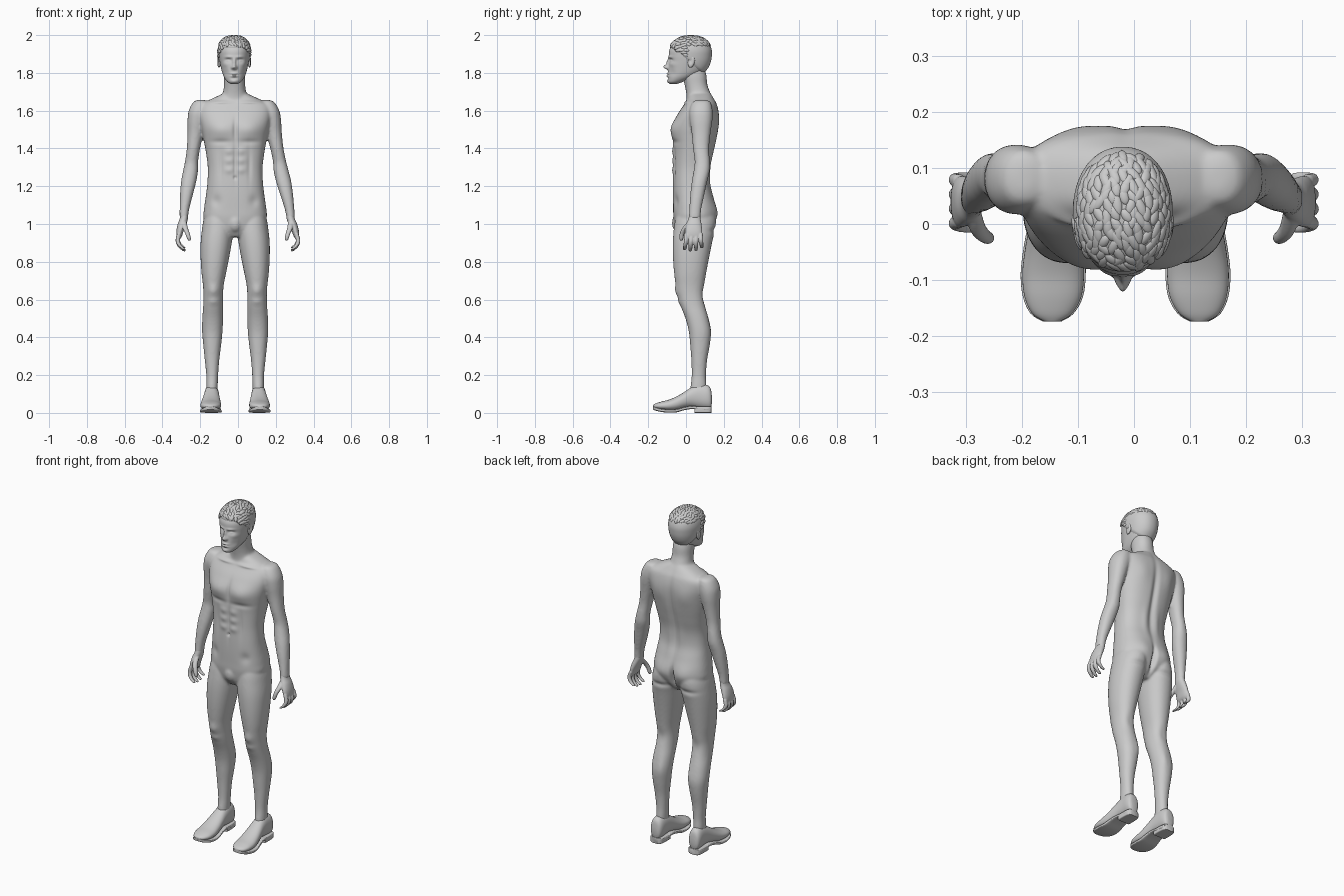
import bpy, bmesh, math, random
from mathutils import Matrix, Vector

random.seed(4)
MID, HEAD_MID = -0.015, -0.02


def spline(rows, steps):
    """Catmull-Rom interpolation of rows of numbers."""
    out, last = [], len(rows) - 1
    for i in range(last):
        quad = list(zip(rows[max(i - 1, 0)], rows[i], rows[i + 1], rows[min(i + 2, last)]))
        for k in range(steps):
            t = k / steps
            out.append([.5 * (2*b + (c - a)*t + (2*a - 5*b + 4*c - d)*t*t + (3*b - a - 3*c + d)*t**3)
                        for a, b, c, d in quad])
    return out + [rows[-1]]


def place(side=1, mid=MID, lean=0.0):
    return lambda x, y, z: (mid + side * (x + lean * (1.4 - z)), y, z)


def finish(name, bm, angle=60):
    bmesh.ops.recalc_face_normals(bm, faces=bm.faces)
    mesh = bpy.data.meshes.new(name)
    bm.to_mesh(mesh)
    bm.free()
    ob = bpy.data.objects.new(name, mesh)
    bpy.context.collection.objects.link(ob)
    smooth(ob, angle)
    return ob


def smooth(ob, angle=60):
    bpy.ops.object.select_all(action='DESELECT')
    ob.select_set(True)
    bpy.context.view_layer.objects.active = ob
    bpy.ops.object.shade_smooth_by_angle(angle=math.radians(angle))


def loft(name, rows, put, n=32, steps=4, e=2.15, along='z', angle=60):
    """Rows are (station, x0, x1, v0, v1): the extents of each rounded section."""
    bm, rings = bmesh.new(), []
    for s, x0, x1, v0, v1 in spline(rows, steps):
        ring = []
        for k in range(n):
            a = 2 * math.pi * k / n
            c, d = (math.copysign(abs(f) ** (2 / e), f) for f in (math.cos(a), math.sin(a)))
            x, v = (x0 + x1) / 2 + c * (x1 - x0) / 2, (v0 + v1) / 2 + d * (v1 - v0) / 2
            ring.append(bm.verts.new(put(x, v, s) if along == 'z' else put(x, s, v)))
        rings.append(ring)
    for p, q in zip(rings, rings[1:]):
        for k in range(n):
            bm.faces.new((p[k - 1], p[k], q[k], q[k - 1]))
    bm.faces.new(rings[0])
    bm.faces.new(rings[-1])
    return finish(name, bm, angle)


def tube(name, points, put):
    """Tapered tube through (x, y, z, radius) points."""
    return loft(name, [(z, x - r, x + r, y - r, y + r) for x, y, z, r in points], put, n=14)


def ball(name, loc, scale, tilt=0):
    bm = bmesh.new()
    m = Matrix.Translation(loc) @ Matrix.Rotation(tilt, 4, 'X') @ Matrix.Diagonal((*scale, 1))
    bmesh.ops.create_uvsphere(bm, u_segments=32, v_segments=20, radius=1, matrix=m)
    return finish(name, bm)


def fuse(name, parts, voxel, rounds):
    """Join overlapping parts into one continuous skin."""
    bpy.ops.object.select_all(action='DESELECT')
    for p in parts:
        p.select_set(True)
    ob = bpy.context.view_layer.objects.active = parts[0]
    bpy.ops.object.join()
    ob.name = name
    m = ob.modifiers.new('skin', 'REMESH')
    m.mode, m.voxel_size = 'VOXEL', voxel
    m = ob.modifiers.new('soften', 'SMOOTH')
    m.factor, m.iterations = .5, rounds
    for m in ('skin', 'soften'):
        bpy.ops.object.modifier_apply(modifier=m)
    smooth(ob, 80)
    return ob


def sculpt(ob, bumps, mid=MID, axis=1):
    """Mirrored soft pushes: (x, y, z, rx, ry, rz, amount) along an axis."""
    for v in ob.data.vertices:
        move, x, y, z = 0, v.co.x - mid, v.co.y, v.co.z
        for bx, by, bz, rx, ry, rz, amt in bumps:
            if abs(z - bz) < 2.5 * rz:
                d = ((y - by) / ry) ** 2 + ((z - bz) / rz) ** 2
                move += amt * math.exp(-d - ((abs(x) - bx) / rx) ** 2)
        v.co[axis] += move * (math.copysign(1, x) if axis == 0 else 1)
    ob.data.update()


def sym(rows):
    return [(z, -w, w, a, b) for z, w, a, b in rows]


# Torso, neck and groin
torso = loft('torso', sym([
    (.93, .05, -.03, .09), (.97, .13, -.055, .13), (1.03, .166, -.066, .155), (1.08, .165, -.068, .158),
    (1.15, .155, -.07, .143), (1.22, .147, -.07, .125), (1.30, .145, -.068, .127), (1.38, .155, -.068, .146),
    (1.45, .168, -.07, .162), (1.52, .182, -.068, .172), (1.58, .192, -.045, .174), (1.63, .185, -.012, .165),
    (1.66, .13, .005, .15), (1.69, .065, .015, .132)]), place(), n=48, e=2.5)
neck = loft('neck', sym([(1.63, .10, .0, .155), (1.67, .075, .003, .14), (1.70, .061, .0, .127),
                         (1.74, .056, -.008, .113), (1.79, .055, -.02, .108), (1.85, .045, -.02, .09)]), place(1, -.018))
parts = [torso, neck, ball('groin', (MID, -.04, 1.005), (.038, .034, .05))]

# Legs and arms
LEG = [(1.10, .04, .14, -.03, .12), (1.03, .015, .166, -.055, .148), (.97, .01, .176, -.065, .152),
       (.90, .018, .183, -.07, .138), (.82, .032, .183, -.069, .122), (.74, .048, .178, -.063, .107),
       (.68, .06, .171, -.055, .097), (.63, .064, .168, -.045, .092), (.57, .064, .169, -.03, .10),
       (.50, .064, .174, -.003, .119), (.43, .067, .175, .015, .132), (.36, .074, .169, .022, .126),
       (.28, .084, .161, .028, .112), (.20, .09, .153, .03, .106), (.15, .092, .153, .025, .108), (.10, .094, .152, .02, .108)]
ARM = [(1.657, .165, .195, .06, .105), (1.645, .14, .222, .035, .13), (1.60, .135, .246, .018, .141),
       (1.55, .15, .252, .02, .14), (1.48, .168, .252, .03, .13), (1.40, .186, .256, .037, .122),
       (1.33, .196, .266, .046, .126), (1.28, .197, .276, .04, .125), (1.22, .207, .287, .03, .111),
       (1.15, .225, .292, .022, .096), (1.08, .243, .294, .018, .081), (1.03, .25, .294, .014, .077)]
SIDES = (('left', 1, .06), ('right', -1, 0))
for side, s, lean in SIDES:
    parts += [loft('leg', LEG, place(s)), loft('arm', ARM, place(s, MID, lean))]
body = fuse('body', parts, .0065, 8)

# Muscles on the front: pecs, breastbone, abs, navel, collarbones, knees
sculpt(body, [
    (.075, -.065, 1.50, .07, .06, .05, -.015), (.08, -.07, 1.435, .06, .05, .014, .006),
    (0, -.08, 1.50, .011, .06, .06, .009), (0, -.07, 1.32, .008, .05, .09, .007),
    (.032, -.07, 1.385, .022, .04, .02, -.006), (.032, -.07, 1.335, .022, .04, .018, -.006),
    (.032, -.07, 1.285, .022, .04, .018, -.006), (0, -.07, 1.245, .007, .05, .008, .01),
    (.075, -.06, 1.31, .011, .04, .08, .005), (.10, -.06, 1.12, .025, .05, .03, .008),
    (.08, .0, 1.645, .06, .03, .008, -.008), (.115, -.045, .645, .028, .04, .03, -.009),
    (.115, -.02, .59, .025, .03, .018, -.006)])
# Muscles on the back: spine, shoulder blades, buttocks, hollows of the knees
sculpt(body, [
    (0, .16, 1.38, .017, .06, .20, -.014), (.09, .17, 1.53, .05, .05, .06, .006),
    (.04, .13, 1.26, .02, .04, .08, .005), (.072, .15, 1.05, .055, .06, .06, .012),
    (0, .15, 1.02, .011, .08, .06, -.03), (.09, .14, .965, .06, .05, .014, -.008),
    (.115, .095, .62, .025, .03, .04, -.005), (.09, .13, .45, .02, .04, .06, .005)])

# Hands with curled fingers, and shoes
PALM = [(1.07, .25, .288, .022, .074), (1.03, .25, .293, .013, .077), (1.0, .258, .304, .002, .082),
        (.965, .272, .311, -.006, .086), (.935, .282, .311, -.004, .084), (.922, .29, .304, .004, .076)]
SHOE = [(.137, .11, .142, .05, .09), (.13, .096, .156, .025, .13), (.11, .088, .163, .022, .148),
        (.07, .086, .163, .026, .152), (.03, .084, .166, .03, .136), (-.01, .08, .173, .024, .11),
        (-.05, .076, .18, .013, .087), (-.09, .074, .184, .011, .07), (-.13, .079, .18, .015, .06),
        (-.16, .096, .166, .022, .05), (-.174, .118, .144, .028, .042)]
SOLE = [(y, a - .003, b + .003, lo - .01, lo + .007) for y, a, b, lo, hi in SHOE[1:]]
HEEL = [(.136, .105, .147, 0, .035), (.125, .09, .162, 0, .035), (.09, .085, .166, 0, .035), (.045, .085, .166, 0, .035)]
for side, s, lean in SIDES:
    put = place(s, MID, lean)
    hand = [loft('palm', PALM, put)]
    for k, length in enumerate((.93, 1, .97, .82)):
        y = .004 + .0245 * k
        path = [(.296, 0, .95, .0115), (.304, -.003, .91, .0115), (.294, -.008, .882, .0108),
                (.273, -.011, .861, .0095), (.266, -.012, .855, .005)]
        hand.append(tube('finger', [(px, y + py * (2 - k) / 2, .95 - (.95 - pz) * length, r)
                                    for px, py, pz, r in path], put))
    hand.append(tube('thumb', [(.272, .025, 1.015, .014), (.264, -.006, .978, .0145), (.252, -.021, .948, .0125),
                               (.244, -.025, .922, .0105), (.242, -.025, .911, .005)], put))
    fuse(side + '_hand', hand, .0035, 3)
    loft(side + '_shoe', SHOE, place(s), n=40, e=2.2, along='y')
    loft(side + '_sole', SOLE, place(s), n=40, e=5, along='y', angle=40)
    loft(side + '_heel', HEEL, place(s), n=40, e=8, along='y', angle=40)

# Head with a sculpted face
SKULL = sym([(1.742, .02, -.085, -.045), (1.753, .037, -.094, -.015), (1.775, .053, -.096, .04),
             (1.80, .063, -.095, .085), (1.83, .071, -.093, .112), (1.86, .077, -.091, .125),
             (1.89, .081, -.091, .13), (1.92, .082, -.088, .13), (1.95, .075, -.072, .119),
             (1.973, .058, -.046, .097), (1.986, .036, -.016, .068), (1.99, .012, .012, .04)])
head = loft('head', SKULL, place(1, HEAD_MID), n=160, steps=8)
sculpt(head, [
    (0, -.095, 1.831, .011, .04, .012, -.025), (0, -.095, 1.855, .008, .04, .02, -.012),
    (.011, -.1, 1.827, .006, .03, .007, -.008), (.031, -.085, 1.867, .017, .04, .010, .012),
    (.031, -.08, 1.864, .011, .03, .006, -.007), (.03, -.09, 1.884, .022, .03, .007, -.005),
    (0, -.095, 1.796, .018, .03, .005, -.008), (0, -.095, 1.783, .016, .03, .005, -.008),
    (0, -.1, 1.7895, .02, .03, .002, .004), (0, -.09, 1.771, .017, .03, .006, .003),
    (0, -.09, 1.755, .018, .03, .011, -.005), (.045, -.07, 1.80, .015, .03, .02, .004),
    (.05, -.065, 1.845, .018, .03, .013, -.004)], HEAD_MID)

# Ears, dished on the outside
for side, s, lean in SIDES:
    ear = ball(side + '_ear', (HEAD_MID + s * .081, .028, 1.86), (.010, .018, .032), -.2)
    sculpt(ear, [(.091, .024, 1.865, .02, .009, .018, -.008)], HEAD_MID, 0)


# Hair: a close cap above a slanted hairline, then overlapping locks on top
def hairline(y):
    return 1.925 - .9 * min(max(y + .06, 0), .16)


hair = loft('hair', SKULL, place(1, HEAD_MID), n=72, steps=5)
bm = bmesh.new()
bm.from_mesh(hair.data)
bm.normal_update()
seeds = []
for v in bm.verts:
    t = min(max((v.co.z - hairline(v.co.y)) / .016, 0), 1)
    v.co += v.normal * (.0095 * t * t * (3 - 2 * t) - .003)
    if v.co.z > 1.95 or (v.co.y < 0 and t >= 1):
        seeds.append((v.co.copy(), v.normal.copy()))
bmesh.ops.delete(bm, geom=[v for v in bm.verts if v.co.z < hairline(v.co.y) - .01], context='VERTS')
bm.to_mesh(hair.data)
bm.free()
bm, used = bmesh.new(), []
random.shuffle(seeds)
for co, n in seeds:
    if all((co - u).length > .013 for u in used):
        used.append(co)
        flow = Vector((random.uniform(-.8, .8), -1, random.uniform(-.3, .3)))
        along = (flow - n * flow.dot(n)).normalized()
        m = Matrix((along, n.cross(along), n)).transposed().to_4x4()
        m = Matrix.Translation(co - n * .003) @ m @ Matrix.Diagonal((random.uniform(.015, .022), .0095, .0065, 1))
        bmesh.ops.create_uvsphere(bm, u_segments=12, v_segments=8, radius=1, matrix=m)
finish('hair_locks', bm)
